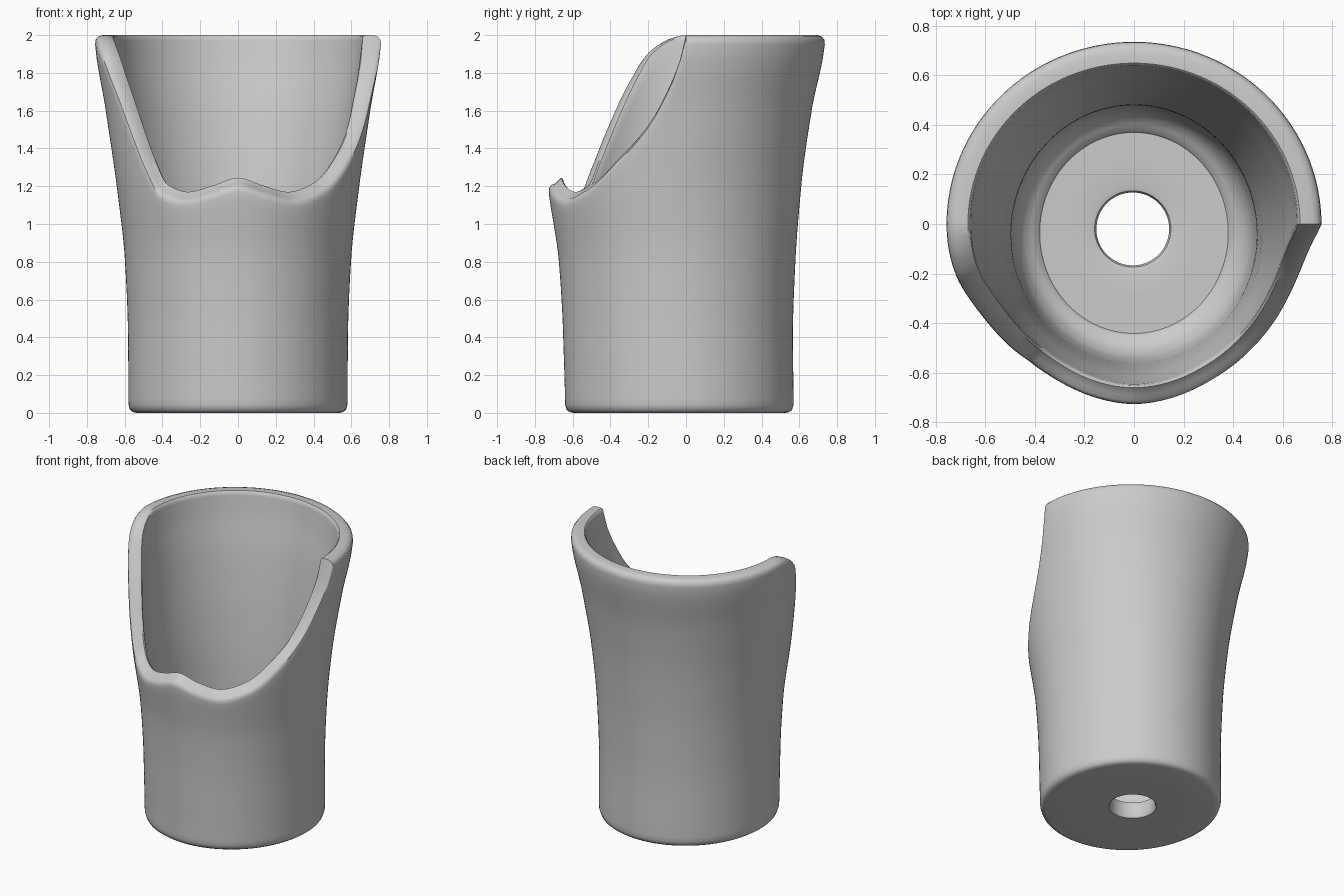
import bpy, bmesh
from math import cos, sin, radians

if "Cube" in bpy.data.objects:
    bpy.data.objects.remove(bpy.data.objects["Cube"])

COLS = 180


def curve(points, x):
    """Smooth (Hermite) interpolation through (x, value) pairs."""
    n = len(points)
    if x <= points[0][0]:
        return points[0][1]
    if x >= points[-1][0]:
        return points[-1][1]
    i = max(k for k in range(n - 1) if points[k][0] <= x)

    def slope(k):
        if k == 0 or k == n - 1:
            return 0.0
        (xa, ya), (xb, yb), (xc, yc) = points[k - 1:k + 2]
        s1, s2 = (yb - ya) / (xb - xa), (yc - yb) / (xc - xb)
        return 0.0 if s1 * s2 <= 0 else 2 * s1 * s2 / (s1 + s2)

    (x0, y0), (x1, y1) = points[i], points[i + 1]
    d = x1 - x0
    t = (x - x0) / d
    return ((2*t**3 - 3*t**2 + 1) * y0 + (t**3 - 2*t**2 + t) * d * slope(i)
            + (3*t**2 - 2*t**3) * y1 + (t**3 - t**2) * d * slope(i + 1))


# Outer wall: half width, half depth and centre offset by height
HALF_X = [(0, .58), (.4, .582), (.8, .598), (1.2, .642), (1.6, .70), (2, .758)]
HALF_Y = [(0, .605), (.4, .608), (.8, .626), (1.2, .67), (1.6, .70), (2, .737)]
CENTRE = [(0, -.035), (.4, -.042), (.8, -.047), (1.2, -.06), (1.6, -.035), (2, 0)]
# Rim height by angle, clockwise from the right side through the front
RIM = [(0, 2), (1, 1.93), (4, 1.78), (12, 1.56), (24, 1.38), (45, 1.19), (62, 1.14),
       (77, 1.175), (90, 1.215), (103, 1.175), (118, 1.14), (131, 1.18), (139, 1.32),
       (148, 1.55), (156, 1.75), (164, 1.91), (174, 1.985), (180, 2)]
# Wall thickness by height
WALL = [(.12, .20), (.16, .145), (.24, .105), (.4, .088), (1.2, .085), (2, .10)]


def wall_point(a, z, inset):
    return (cos(a) * (curve(HALF_X, z) - inset),
            -sin(a) * (curve(HALF_Y, z) - inset) + curve(CENTRE, z), z)


def hole_point(a, r, z):
    return (-.005 + r * cos(a), -.02 - r * sin(a), z)


def column(deg):
    a = radians(deg)
    h = curve(RIM, deg)
    lip = .03 * min(1, max(0, (1.7 - h) / .4))
    th = curve(WALL, h)
    # underside and bottom rounding
    pts = [hole_point(a, .147, .012), hole_point(a, .155, 0), hole_point(a, .35, 0)]
    pts += [wall_point(a, z, i) for z, i in
            [(0, .045), (.004, .025), (.015, .009), (.04, .001), (.07, 0)]]
    # outer wall
    top = h - .05
    pts += [wall_point(a, .07 + (top - .07) * k / 24, 0) for k in range(1, 25)]
    # rounded rim
    pts += [wall_point(a, h + dz, i) for dz, i in
            [(-.025, .004), (-.008, .018), (0, .04), (lip, th - .012),
             (lip - .008, th - .003), (lip - .03, th)]]
    # inner wall down to the floor
    top = h + lip - .03
    for k in range(1, 31):
        z = top + (.12 - top) * (1 - (1 - k / 30) ** 1.6)
        pts.append(wall_point(a, z, curve(WALL, z)))
    # floor and drain hole
    pts += [hole_point(a, r, z) for r, z in
            [(.27, .12), (.17, .12), (.154, .116), (.147, .10)]]
    return pts


bm = bmesh.new()
degs = [360 * c / COLS for c in range(COLS)]
grid = [[bm.verts.new(p) for p in column(d)] for d in degs]
for c in range(COLS):
    a, b = grid[c], grid[(c + 1) % COLS]
    for r in range(len(a)):
        s = (r + 1) % len(a)
        bm.faces.new((a[r], b[r], b[s], a[s]))
bmesh.ops.recalc_face_normals(bm, faces=bm.faces)
mesh = bpy.data.meshes.new("scooped_cup")
bm.to_mesh(mesh)
bm.free()
cup = bpy.data.objects.new("scooped_cup", mesh)
bpy.context.collection.objects.link(cup)
bpy.context.view_layer.objects.active = cup
cup.select_set(True)
bpy.ops.object.shade_smooth_by_angle(angle=radians(40))
